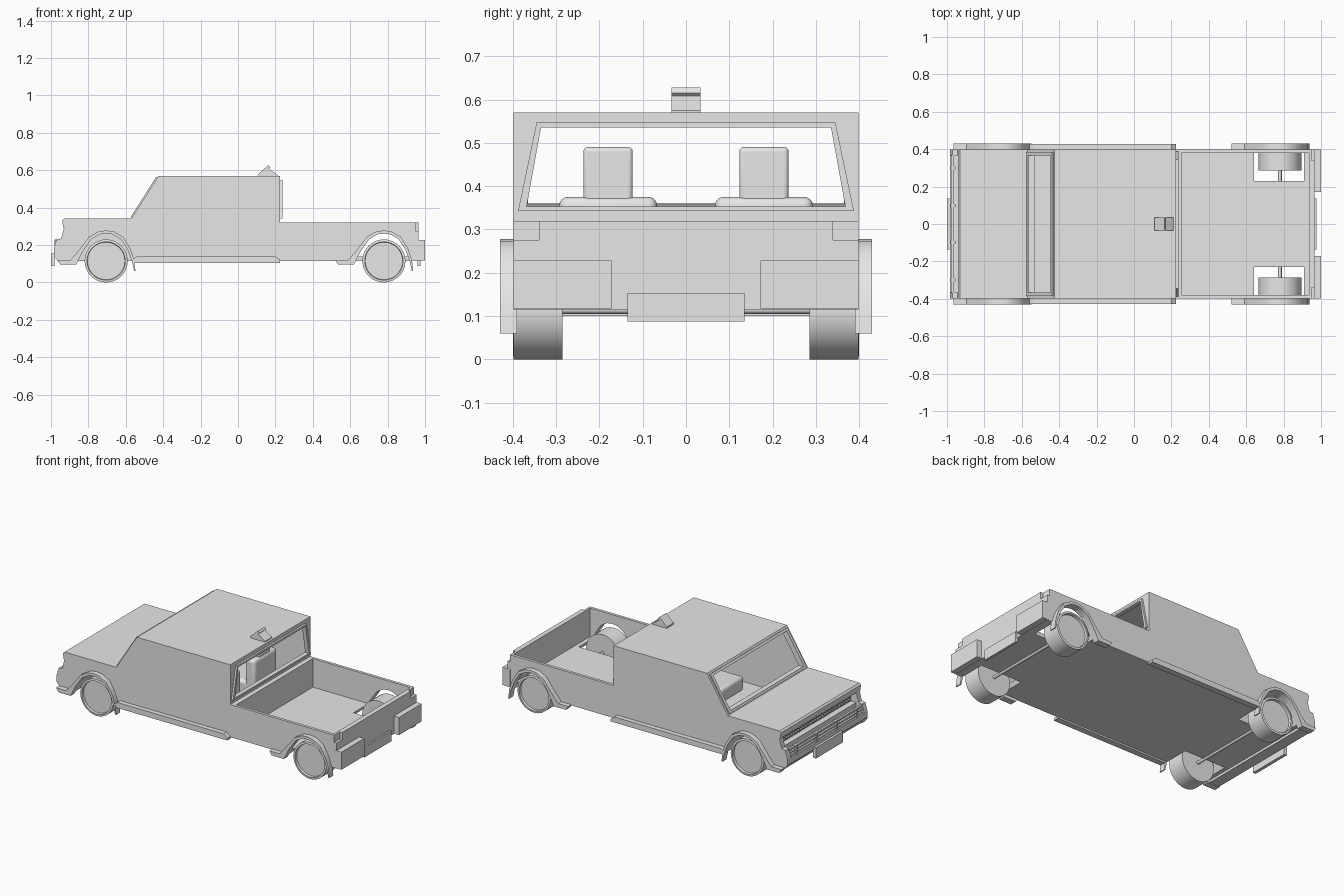
import bpy, bmesh, math
from mathutils import Vector

if "Cube" in bpy.data.objects:
    bpy.data.objects.remove(bpy.data.objects["Cube"])

grey = bpy.data.materials.new("plain_grey")
grey.diffuse_color = (0.8, 0.8, 0.8, 1)
grey.use_nodes = True
grey.node_tree.nodes["Principled BSDF"].inputs["Base Color"].default_value = grey.diffuse_color


def finish(name, bm):
    bmesh.ops.recalc_face_normals(bm, faces=bm.faces[:])
    me = bpy.data.meshes.new(name)
    bm.to_mesh(me)
    bm.free()
    me.materials.append(grey)
    ob = bpy.data.objects.new(name, me)
    bpy.context.collection.objects.link(ob)
    return ob


def prism(name, base, offset):
    """Extrude a 3D polygon along an offset vector."""
    bm = bmesh.new()
    a = [bm.verts.new(p) for p in base]
    b = [bm.verts.new(Vector(p) + Vector(offset)) for p in base]
    bm.faces.new(a)
    bm.faces.new(b[::-1])
    for i in range(len(a)):
        j = (i + 1) % len(a)
        bm.faces.new((a[i], a[j], b[j], b[i]))
    return finish(name, bm)


def side_prism(name, pts, y0, y1):
    """Extrude an (x, z) profile between two y positions."""
    return prism(name, [(x, y0, z) for x, z in pts], (0, y1 - y0, 0))


def box(name, x0, x1, y0, y1, z0, z1, bevel=0):
    ob = side_prism(name, [(x0, z0), (x1, z0), (x1, z1), (x0, z1)], y0, y1)
    if bevel:
        m = ob.modifiers.new("round", 'BEVEL')
        m.width, m.segments = bevel, 4
        smooth(ob)
    return ob


def smooth(ob, angle=35):
    bpy.ops.object.select_all(action='DESELECT')
    bpy.context.view_layer.objects.active = ob
    ob.select_set(True)
    bpy.ops.object.shade_smooth_by_angle(angle=math.radians(angle))


def frame(name, outer, inner, offset):
    """Flat ring between two loops, thickened along the offset."""
    bm = bmesh.new()
    off = Vector(offset)
    loops = [[bm.verts.new(Vector(p) + o) for p in pts]
             for pts, o in ((outer, off * 0), (outer, off), (inner, off), (inner, off * 0))]
    for k in range(4):
        p, q = loops[k], loops[(k + 1) % 4]
        for i in range(4):
            j = (i + 1) % 4
            bm.faces.new((p[i], p[j], q[j], q[i]))
    return finish(name, bm)


def lathe(name, profile, cx, cz, side, n=40):
    """Turn an (r, y) profile about the wheel axis."""
    bm = bmesh.new()
    rings = []
    for r, y in profile:
        rings.append([bm.verts.new((cx + r * math.cos(2 * math.pi * i / n), side * y,
                                    cz + r * math.sin(2 * math.pi * i / n))) for i in range(n)])
    for p, q in zip(rings, rings[1:]):
        for i in range(n):
            j = (i + 1) % n
            bm.faces.new((p[i], p[j], q[j], q[i]))
    bm.faces.new(rings[0])
    bm.faces.new(rings[-1])
    ob = finish(name, bm)
    smooth(ob)
    return ob


WHEELS = {"front": -0.705, "rear": 0.78}
SIDES = {"left": 1, "right": -1}
ARCH = [(0.15, 0.06), (0.138, 0.115), (0.115, 0.175), (0.08, 0.23), (0.035, 0.257), (0, 0.262),
        (-0.035, 0.257), (-0.08, 0.23), (-0.125, 0.165), (-0.16, 0.095)]
FLARE = [(-0.26, 0.12), (-0.19, 0.12), (-0.14, 0.18), (-0.09, 0.245), (-0.04, 0.273), (0, 0.278),
         (0.04, 0.273), (0.09, 0.245), (0.13, 0.18), (0.15, 0.12), (0.157, 0.06)]

# Body: solid side profile with cab, bed, windows and wheel wells cut out
body = side_prism("body", [(-0.89, 0.115), (-0.89, 0.295), (-0.935, 0.295), (-0.94, 0.332),
                           (-0.93, 0.342), (-0.57, 0.342), (-0.425, 0.57), (0.225, 0.57),
                           (0.225, 0.32), (0.965, 0.32), (0.965, 0.115)], -0.398, 0.398)
rear_hole = [(-0.368, 0.353), (0.368, 0.353), (0.335, 0.535), (-0.335, 0.535)]
cutters = [
    side_prism("cab_cutter", [(-0.54, 0.14), (-0.54, 0.34), (-0.403, 0.555),
                              (0.21, 0.555), (0.21, 0.14)], -0.385, 0.385),
    box("bed_cutter", 0.255, 0.935, -0.38, 0.38, 0.14, 0.5),
    prism("rear_window_cutter", [(0.15, y, z) for y, z in rear_hole], (0.2, 0, 0)),
    box("windshield_cutter", -0.7, -0.3, -0.365, 0.365, 0.357, 0.546),
]
for side, s in SIDES.items():
    cutters.append(box("corner_cutter", 0.948, 1.1, s * 0.34, s * 0.5, 0.275, 0.4))
    for cx in WHEELS.values():
        well = [(cx + x, z) for x, z in ARCH]
        cutters.append(side_prism("well_cutter", well, s * 0.23, s * 0.5))
for c in cutters:
    c.hide_render = True
    m = body.modifiers.new("cut", 'BOOLEAN')
    m.operation, m.solver, m.object = 'DIFFERENCE', 'EXACT', c
deps = bpy.context.evaluated_depsgraph_get()
baked = bpy.data.meshes.new_from_object(body.evaluated_get(deps))
body.modifiers.clear()
body.data = baked
for c in cutters:
    bpy.data.objects.remove(c)

# Window frames
frame("rear_window_frame",
      [(0.224, y, z) for y, z in ((-0.388, 0.342), (0.388, 0.342), (0.345, 0.547), (-0.345, 0.547))],
      [(0.224, y, z) for y, z in rear_hole], (0.013, 0, 0))


def slope(y, z):
    return (-0.57 + (z - 0.342) / 0.228 * 0.145, y, z)


frame("windshield_frame",
      [slope(y, z) for y, z in ((-0.385, 0.346), (0.385, 0.346), (0.385, 0.56), (-0.385, 0.56))],
      [slope(y, z) for y, z in ((-0.365, 0.357), (0.365, 0.357), (0.365, 0.546), (-0.365, 0.546))],
      (-0.006, 0, 0.004))

# Wheels, axles and arch flares
for end, cx in WHEELS.items():
    lathe(end + "_axle", [(0.01, -0.29), (0.01, 0.29)], cx, 0.115, 1, 12)
    for side, s in SIDES.items():
        lathe(f"{end}_{side}_wheel", [(0.1, 0.385), (0.102, 0.4), (0.115, 0.398),
                                      (0.115, 0.285)], cx, 0.115, s)
        outline = FLARE + ARCH + [(-0.245, 0.095)]
        smooth(side_prism(f"{end}_{side}_flare", [(cx + x, z) for x, z in outline],
                          s * 0.39, s * 0.43))

for side, s in SIDES.items():
    # Side sill
    side_prism(side + "_sill", [(-0.57, 0.12), (-0.54, 0.14), (0.2, 0.14), (0.225, 0.12),
                                (0.225, 0.105), (-0.56, 0.105)], s * 0.39, s * 0.428)
    # Front cheek beside the grille
    side_prism(side + "_cheek", [(-0.88, 0.295), (-0.93, 0.295), (-0.945, 0.235), (-0.97, 0.23),
                                 (-0.985, 0.18), (-0.985, 0.16), (-0.88, 0.16)], s * 0.365, s * 0.398)
    # Rear bumper block
    box(side + "_rear_bumper", 0.945, 1.0, s * 0.172, s * 0.399, 0.117, 0.228)
    # Seat
    y = s * 0.18
    box(side + "_seat_cushion", -0.2, 0.03, y - 0.113, y + 0.113, 0.138, 0.23, 0.02)
    box(side + "_seat_back", 0.0, 0.07, y - 0.113, y + 0.113, 0.14, 0.375, 0.02)
    box(side + "_headrest", 0.01, 0.06, y - 0.057, y + 0.057, 0.36, 0.49, 0.01)

# Front bumper with barred frames above it
side_prism("front_bumper", [(-0.88, 0.175), (-0.985, 0.175), (-0.985, 0.14), (-0.95, 0.1),
                            (-0.88, 0.1)], -0.398, 0.398)
for z in (0.18, 0.2, 0.222):
    box("bumper_bar", -0.975, -0.962, -0.37, 0.37, z - 0.005, z + 0.005)
for y in (-0.3, -0.1, 0.1, 0.3):
    box("bumper_post", -0.982, -0.955, y - 0.008, y + 0.008, 0.172, 0.229)
box("bumper_back", -0.93, -0.88, -0.37, 0.37, 0.17, 0.23)

# Grille studs
bm = bmesh.new()
for row in range(3):
    for i in range(30):
        y, z = -0.348 + i * 0.024, 0.243 + row * 0.02
        ring = [(y + 0.008 * math.cos(k * math.pi / 4), z + 0.008 * math.sin(k * math.pi / 4))
                for k in range(8)]
        a = [bm.verts.new((-0.889, p, q)) for p, q in ring]
        b = [bm.verts.new((-0.9, p, q)) for p, q in ring]
        bm.faces.new(b)
        for k in range(8):
            bm.faces.new((a[k], a[k - 1], b[k - 1], b[k]))
finish("grille_studs", bm)

# Number plates
box("front_plate", -1.0, -0.98, -0.135, 0.135, 0.087, 0.155)
box("rear_plate", 0.96, 0.975, -0.135, 0.135, 0.087, 0.153)

# Roof lamp
side_prism("roof_lamp", [(0.11, 0.568), (0.11, 0.58), (0.162, 0.628), (0.172, 0.615),
                         (0.165, 0.608), (0.212, 0.575), (0.212, 0.568)], -0.034, 0.034)
